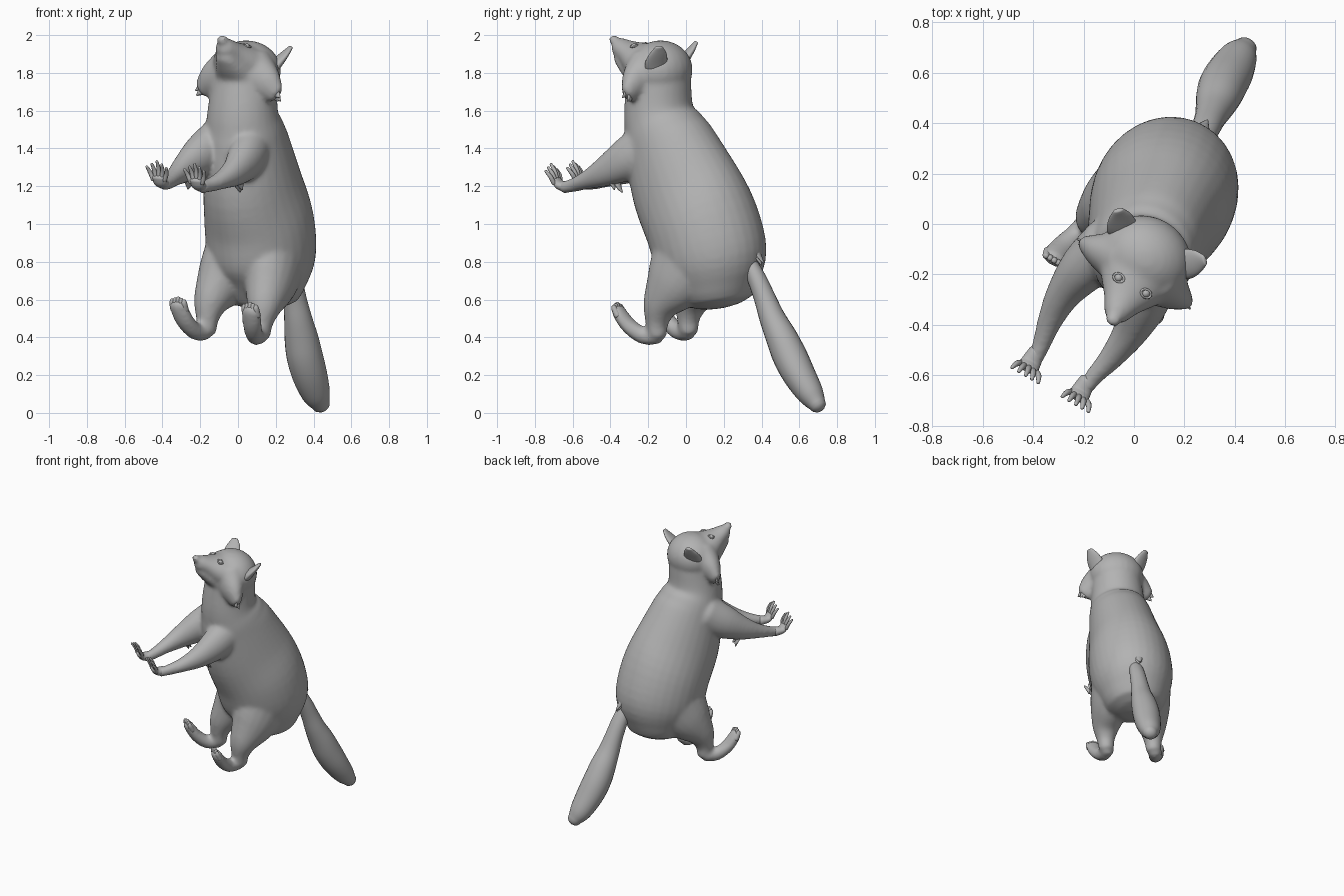
import bpy, bmesh, math, random
from mathutils import Matrix, Vector

random.seed(4)
cube = bpy.data.objects.get("Cube")
if cube:
    bpy.data.objects.remove(cube)

# One grey coat material
coat = bpy.data.materials.new("grey_coat")
coat.use_nodes = True
coat.diffuse_color = (0.45, 0.45, 0.45, 1)
coat.node_tree.nodes["Principled BSDF"].inputs["Base Color"].default_value = (0.45, 0.45, 0.45, 1)

# Parts are laid out as (forward, left, up); the pose turns and leans them
turn = Matrix(((-0.5, 0.866, 0, 0), (-0.866, -0.5, 0, 0), (0, 0, 1, 0), (0, 0, 0, 1)))
lean = Matrix(((1, 0, 0, 0), (0, 1, 0.065, -0.01), (0, -0.065, 1, 0), (0, 0, 0, 1)))
POSE = turn @ lean
LEFT, FORWARD = Vector((0, 1, 0)), Vector((1, 0, 0))


def catmull(a, b, c, d, t):
    return 0.5 * (2 * b + (c - a) * t + (2 * a - 5 * b + 4 * c - d) * t * t
                  + (3 * b - a - 3 * c + d) * t ** 3)


def tube(bm, stations, side=LEFT, cap=0.6, matrix=POSE, sides=20, steps=4):
    """Loft ellipses; a station is x, y, z, radius along side, other radius."""
    st = [Vector(s if len(s) == 5 else (*s, s[3])) for s in stations]
    ext = [2 * st[0] - st[1]] + st + [2 * st[-1] - st[-2]]
    fine = [catmull(*ext[i:i + 4], k / steps) for i in range(len(st) - 1) for k in range(steps)]
    fine.append(st[-1])
    pos = [Vector(f[:3]) for f in fine]
    n = len(pos)
    loops = []
    for i, f in enumerate(fine):
        t = (pos[min(i + 1, n - 1)] - pos[max(i - 1, 0)]).normalized()
        s = (side - t * side.dot(t)).normalized()
        o = t.cross(s)
        r = min(f[3], f[4]) * cap
        loops.append((pos[i], s, o, f[3], f[4]))
        if i in (0, n - 1):
            sign = -1 if i == 0 else 1
            ends = [(pos[i] + t * sign * r * math.sin(a), s, o, f[3] * math.cos(a), f[4] * math.cos(a))
                    for a in (0.5, 1.0, 1.4)]
            loops = ends[::-1] + loops if i == 0 else loops + ends
    rings = []
    for p, s, o, a, b in loops:
        ang = [2 * math.pi * k / sides for k in range(sides)]
        rings.append([bm.verts.new(matrix @ (p + s * a * math.cos(q) + o * b * math.sin(q))) for q in ang])
    for lo, hi in zip(rings, rings[1:]):
        for k in range(sides):
            j = (k + 1) % sides
            bm.faces.new((lo[k], lo[j], hi[j], hi[k]))
    bm.faces.new(rings[0][::-1])
    bm.faces.new(rings[-1])


def ball(bm, centre, radii):
    m = POSE @ Matrix.Translation(centre) @ Matrix.Diagonal((*radii, 1))
    bmesh.ops.create_uvsphere(bm, u_segments=24, v_segments=16, radius=1, matrix=m)


def finish(bm, name, voxel=0):
    bmesh.ops.recalc_face_normals(bm, faces=bm.faces)
    for f in bm.faces:
        f.smooth = True
    me = bpy.data.meshes.new(name)
    bm.to_mesh(me)
    bm.free()
    me.materials.append(coat)
    ob = bpy.data.objects.new(name, me)
    bpy.context.collection.objects.link(ob)
    if voxel:
        mod = ob.modifiers.new("fuse", 'REMESH')
        mod.mode, mod.voxel_size, mod.use_smooth_shade = 'VOXEL', voxel, True
        mod = ob.modifiers.new("soften", 'SMOOTH')
        mod.factor, mod.iterations = 0.5, 11


def mirrored(pts, s, shift=0):
    return [(p[0], p[1] * s + shift, *p[2:]) for p in pts]


# Torso, neck, limbs and head fused into one skin
bm = bmesh.new()
tube(bm, [(-.21, 0, .635, .21, .21), (-.185, 0, .8, .275, .30), (-.13, 0, 1, .283, .312),
          (-.035, 0, 1.2, .25, .302), (.045, 0, 1.4, .222, .256), (.085, 0, 1.5, .208, .22),
          (.112, 0, 1.6, .187, .184), (.105, 0, 1.78, .172, .168)], cap=0.4, sides=32)
ball(bm, (.095, 0, 1.815), (.167, .187, .157))
tube(bm, [(.14, 0, 1.83, .185, .135), (.22, 0, 1.872, .135, .098), (.29, 0, 1.912, .083, .064),
          (.345, 0, 1.94, .053, .05)])
ball(bm, (.372, 0, 1.975), (.026, .032, .028))
# lower jaw and throat
tube(bm, [(.15, 0, 1.72, .15, .1), (.23, 0, 1.79, .11, .06), (.29, 0, 1.835, .078, .044),
          (.345, 0, 1.883, .048, .028)])
arm = [(.12, .105, 1.43, .11, .13), (.25, .137, 1.35, .098, .115), (.38, .152, 1.285, .07, .08),
       (.5, .142, 1.24, .05), (.6, .122, 1.21, .037), (.66, .115, 1.2, .033)]
leg = [(-.1, .125, .80, .15, .21), (-.03, .145, .69, .132, .165), (.045, .163, .58, .095, .1),
       (.07, .166, .49, .062), (.07, .165, .425, .052)]
foot = [(.075, .165, .42, .048), (.15, .183, .42, .046), (.22, .205, .47, .053, .041),
        (.265, .22, .535, .054, .035), (.28, .222, .565, .05, .03)]
for s in (1, -1):
    tube(bm, mirrored(arm, s, -.025))
    tube(bm, mirrored(leg, s, -.002))
    tube(bm, mirrored(foot, s, -.01))
    # cheek ruff
    tube(bm, mirrored([(.14, .07, 1.8, .12, .14), (.158, .16, 1.75, .075, .1),
                       (.165, .225, 1.705, .035, .055)], s), side=FORWARD)
finish(bm, "body", voxel=0.012)

# Tail, swung to one side and narrowing into the rump
bm = bmesh.new()
tube(bm, [(.26, .32, .82, .045, .04), (.283, .375, .71, .056, .05), (.302, .42, .6, .062, .058),
          (.318, .458, .5, .074, .069), (.335, .505, .4, .089, .083), (.353, .55, .3, .096, .091),
          (.38, .6, .2, .093, .086), (.413, .66, .1, .076, .07), (.438, .695, .045, .05, .047)],
     side=FORWARD, matrix=Matrix.Identity(4), cap=0.85, sides=24)
finish(bm, "tail")

for s, word in ((1, "left"), (-1, "right")):
    # Pointed flat ear turned outward
    bm = bmesh.new()
    tube(bm, mirrored([(.05, .12, 1.82, .055, .034), (.035, .145, 1.86, .062, .028),
                       (.005, .175, 1.91, .048, .018), (-.015, .197, 1.948, .022, .01)], s),
         side=Vector((.68, .73 * s, 0)))
    finish(bm, word + "_ear")

    # Hand with five spread fingers
    bm = bmesh.new()
    v = .115 * s - .033
    tube(bm, [(.63, v, 1.203, .033, .031), (.68, v, 1.21, .04, .025), (.705, v, 1.238, .042, .019)])
    for i in range(5):
        k = i - 2
        reach = .088 - .01 * abs(k)
        root = (.7, v + k * .017, 1.235 - .006 * abs(k))
        mid = (.712, v + k * .025, root[2] + reach * .55)
        tip = (.735, v + k * .03, root[2] + reach)
        tube(bm, [(*root, .0125), (*mid, .0115), (*tip, .007)], sides=10)
    finish(bm, word + "_hand")

    # Rounded toes
    bm = bmesh.new()
    for k in range(-2, 3):
        w = .22 * s - .01 + k * .018
        top = .594 - .006 * abs(k)
        tube(bm, [(.262, w, .53, .018), (.28, w, .565, .016), (.284, w, top, .011)], sides=10)
    finish(bm, word + "_toes")

    # Eye with a lid ring
    bm = bmesh.new()
    ball(bm, (.215, .062 * s, 1.942), (.017, .017, .017))
    finish(bm, word + "_eye")
    bm = bmesh.new()
    ring = [(.215 + .016 * math.cos(q), .062 * s + .022 * math.sin(q), 1.948 - .005 * math.sin(q) * s, .005)
            for q in [math.pi * k / 6 for k in range(13)]]
    tube(bm, ring, side=Vector((0, 0, 1)), sides=8, steps=1)
    finish(bm, word + "_eyelid")

# Fur tufts: flat pointed locks at elbows, cheeks, back and hips
bm = bmesh.new()


def tuft(base, tip, width, count, spread):
    base, tip = Vector(base), Vector(tip)
    for i in range(count):
        o = Vector([random.uniform(-1, 1) * spread for _ in range(3)])
        tube(bm, [(*(base + o), width, width * .4), (*(base.lerp(tip, .6) + o), width * .6, width * .25),
                  (*(tip + o * 1.3), .003)], sides=8, steps=2)


for s in (1, -1):
    tuft((.33, .145 * s - .025, 1.23), (.30, .155 * s - .025, 1.18), .03, 3, .016)
    tuft((.16, .195 * s, 1.725), (.165, .25 * s, 1.675), .035, 3, .014)
tuft((-.09, 0, 1.53), (-.165, 0, 1.455), .035, 3, .012)
tuft((-.435, 0, .88), (-.485, 0, .8), .035, 4, .015)
finish(bm, "fur_tufts")
